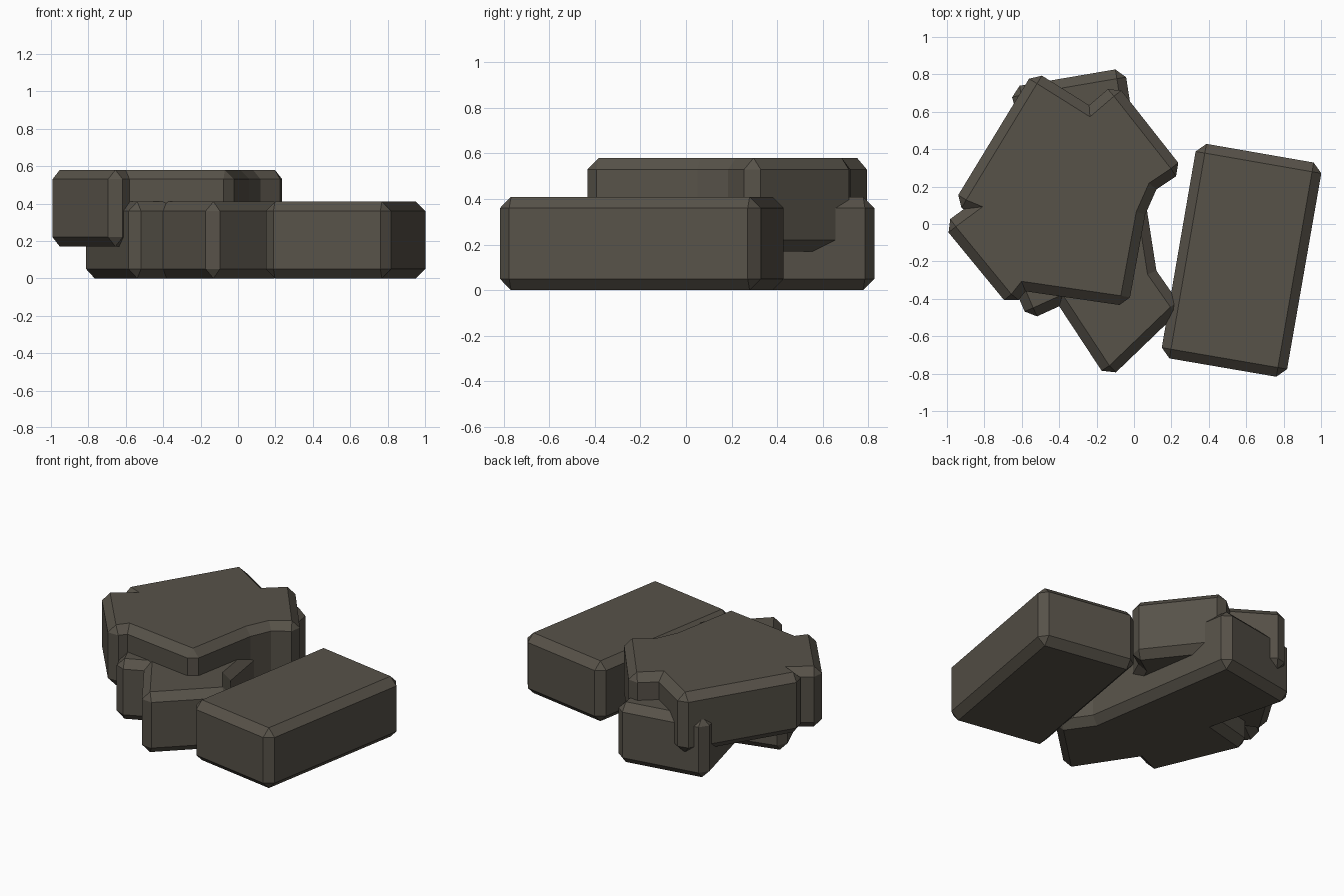
import bpy
import bmesh
from mathutils import Vector

if "Cube" in bpy.data.objects:
    bpy.data.objects.remove(bpy.data.objects["Cube"])

BEVEL = 0.05

stone_mat = bpy.data.materials.new("dark stone")
stone_mat.diffuse_color = (0.095, 0.084, 0.066, 1.0)
stone_mat.use_nodes = True
stone_mat.node_tree.nodes["Principled BSDF"].inputs["Base Color"].default_value = stone_mat.diffuse_color


def make_stone(name, outline, z0, z1):
    """Upright slab from a counter-clockwise outline, with chamfered edges."""
    pts = [Vector(p) for p in outline]
    n = len(pts)
    bm = bmesh.new()

    def column(p):
        return (bm.verts.new((p.x, p.y, z0 + BEVEL)),
                bm.verts.new((p.x, p.y, z1 - BEVEL)))

    corners = []  # (cap bottom, cap top, wall columns)
    for i, p in enumerate(pts):
        back, ahead = pts[i - 1] - p, pts[(i + 1) % n] - p
        u, v = back.normalized(), ahead.normalized()
        n1, n2 = Vector((u.y, -u.x)), Vector((-v.y, v.x))  # inward normals
        q = p + (n1 + n2) * (BEVEL / (1 + n1.dot(n2)))
        cap = (bm.verts.new((q.x, q.y, z0)), bm.verts.new((q.x, q.y, z1)))
        cut = (q - p).dot(v)
        if cut > 0.001:  # outward corner: chamfer it
            cols = [column(p + u * min(cut, back.length * 0.8)),
                    column(p + v * min(cut, ahead.length * 0.8))]
        else:            # inward corner stays sharp
            cols = [column(p)]
        corners.append((cap, cols))

    # walls, sloped rims and corner facets
    for i in range(n):
        (cap_a, cols_a), (cap_b, cols_b) = corners[i], corners[(i + 1) % n]
        a, b = cols_a[-1], cols_b[0]
        bm.faces.new((a[0], b[0], b[1], a[1]))
        bm.faces.new((a[1], b[1], cap_b[1], cap_a[1]))
        bm.faces.new((cap_a[0], cap_b[0], b[0], a[0]))
        if len(cols_a) == 2:
            c, d = cols_a
            bm.faces.new((c[0], d[0], d[1], c[1]))
            bm.faces.new((c[1], d[1], cap_a[1]))
            bm.faces.new((cap_a[0], d[0], c[0]))
    # flat top and underside
    bm.faces.new([c[0][1] for c in corners])
    bm.faces.new([c[0][0] for c in reversed(corners)])

    bmesh.ops.recalc_face_normals(bm, faces=bm.faces)
    mesh = bpy.data.meshes.new(name)
    bm.to_mesh(mesh)
    bm.free()
    mesh.materials.append(stone_mat)
    obj = bpy.data.objects.new(name, mesh)
    bpy.context.collection.objects.link(obj)
    return obj


# oblong stone lying on the ground
make_stone("oblong_stone", [
    (0.14, -0.71), (0.81, -0.825), (1.01, 0.32), (0.338, 0.437)], 0.0, 0.41)

# irregular stone underneath
make_stone("lower_stone", [
    (-0.14, -0.835), (0.26, -0.45), (0.12, -0.25), (-0.05, 0.835),
    (-0.665, 0.73), (-0.53, 0.2), (-0.835, 0.12), (-0.565, -0.515),
    (-0.4, -0.44)], 0.0, 0.41)

# broad broken stone resting on top
make_stone("upper_stone", [
    (-0.655, -0.455), (-0.58, -0.36), (-0.03, -0.44), (0.06, 0.05),
    (0.12, 0.185), (0.27, 0.285), (-0.10, 0.755), (-0.24, 0.635),
    (-0.535, 0.82), (-0.97, 0.105), (-0.91, 0.08), (-1.025, -0.005)],
    0.17, 0.58)
